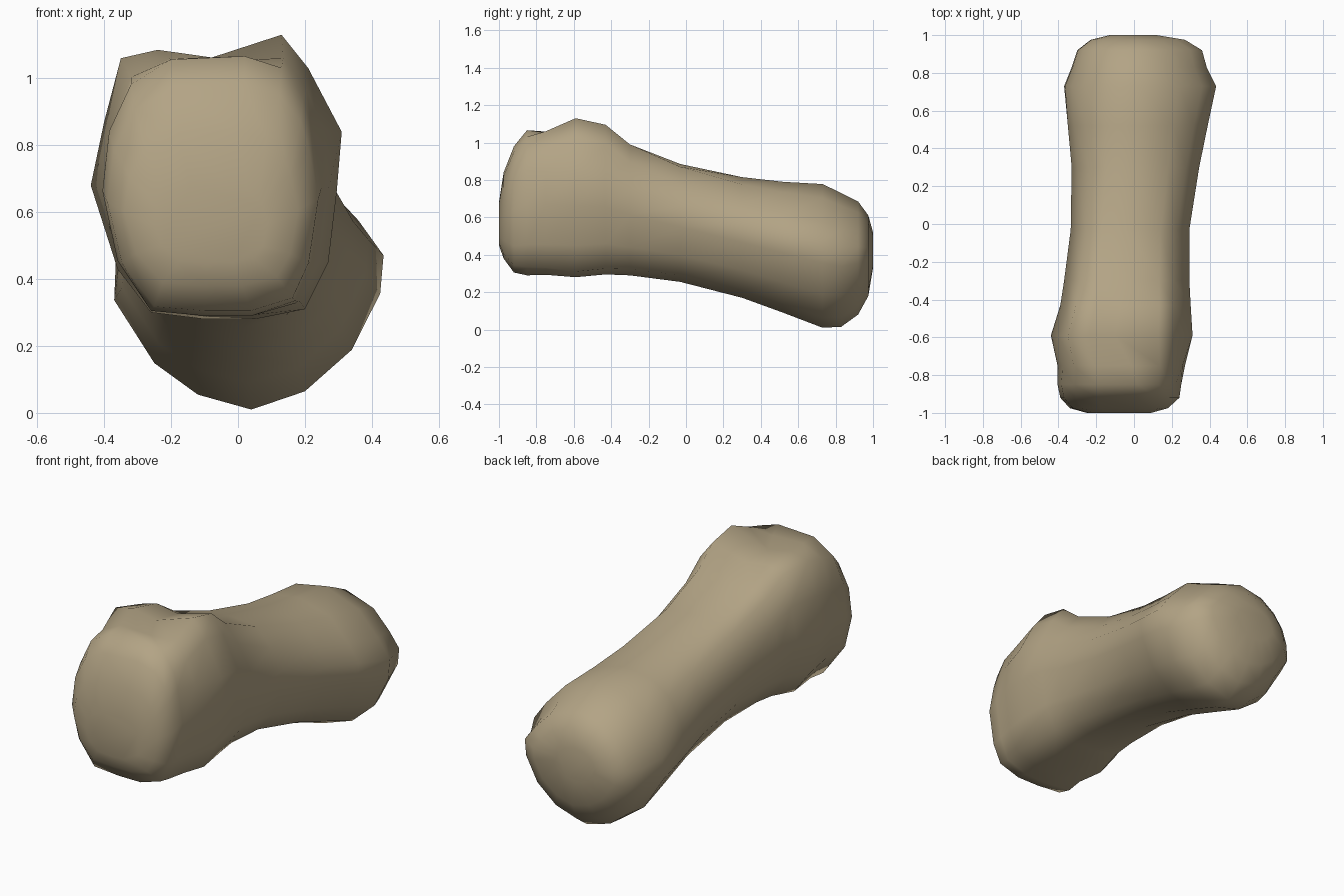
import bpy, bmesh

# Cross-sections (x, z), counter-clockwise from the underside
FRONT = [(-.10, .285), (.04, .285), (.17, .33), (.22, .45), (.25, .67), (.22, .85), (.195, .94), (.13, 1.03),
         (.02, 1.065), (-.20, 1.055), (-.32, .98), (-.385, .84), (-.405, .66), (-.36, .45), (-.26, .30)]
KNUCKLE = [(-.10, .28), (.05, .28), (.20, .31), (.27, .45), (.295, .66), (.31, .84), (.21, 1.03), (.13, 1.13),
           (-.10, 1.055), (-.24, 1.085), (-.35, 1.06), (-.40, .87), (-.44, .68), (-.36, .43), (-.26, .30)]
REAR = [(-.12, .045), (.04, 0), (.20, .055), (.34, .18), (.425, .35), (.435, .465), (.36, .57), (.24, .70),
        (.03, .775), (-.15, .74), (-.26, .66), (-.33, .56), (-.365, .45), (-.37, .33), (-.25, .14)]

# Stations: y, x min, x max, z min, z max, shape (0 front, 1 knuckle, 2 rear)
STATIONS = [
    (-1.0, -.25, .09, .45, .68, 0),
    (-.975, -.34, .18, .38, .84, 0),
    (-.92, -.39, .24, .305, .98, 0),
    (-.85, -.405, .25, .29, 1.066, 0),
    (-.75, -.405, .27, .293, 1.06, .4),
    (-.59, -.44, .31, .28, 1.13, 1),
    (-.43, -.39, .30, .295, 1.095, 1.1),
    (-.30, -.37, .293, .29, .99, 1.3),
    (-.03, -.335, .293, .255, .885, 1.6),
    (.30, -.33, .345, .17, .815, 1.8),
    (.52, -.35, .39, .09, .79, 1.9),
    (.73, -.37, .435, .01, .778, 2),
    (.83, -.33, .385, .015, .73, 2),
    (.92, -.30, .36, .08, .685, 2),
    (.975, -.23, .27, .18, .61, 2),
    (1.0, -.13, .12, .33, .52, 2),
]


def normalised(profile):
    xs, zs = zip(*profile)
    return [((x - min(xs)) / (max(xs) - min(xs)), (z - min(zs)) / (max(zs) - min(zs))) for x, z in profile]


SHAPES = [normalised(p) for p in (FRONT, KNUCKLE, REAR)]


def section(x0, x1, z0, z1, t):
    """Blend neighbouring shapes and fit the result to the given extents."""
    i = min(int(t), 1)
    f = t - i
    pts = [(a[0] * (1 - f) + b[0] * f, a[1] * (1 - f) + b[1] * f) for a, b in zip(SHAPES[i], SHAPES[i + 1])]
    return [(x0 + (x1 - x0) * u, z0 + (z1 - z0) * v) for u, v in normalised(pts)]


# Bone: loft the stations and close both ends
bm = bmesh.new()
rings = [[bm.verts.new((x, y, z)) for x, z in section(*ext)] for y, *ext in STATIONS]
for a, b in zip(rings, rings[1:]):
    for i in range(len(a)):
        j = (i + 1) % len(a)
        bm.faces.new((a[i], a[j], b[j], b[i]))
bm.faces.new(rings[0])
bm.faces.new(rings[-1])
bmesh.ops.recalc_face_normals(bm, faces=bm.faces)
for face in bm.faces:
    face.smooth = True
mesh = bpy.data.meshes.new("finger_bone")
bm.to_mesh(mesh)
bm.free()

mat = bpy.data.materials.new("tan bone")
mat.diffuse_color = (.45, .37, .235, 1)
mesh.materials.append(mat)
bone = bpy.data.objects.new("finger_bone", mesh)
bpy.context.collection.objects.link(bone)
